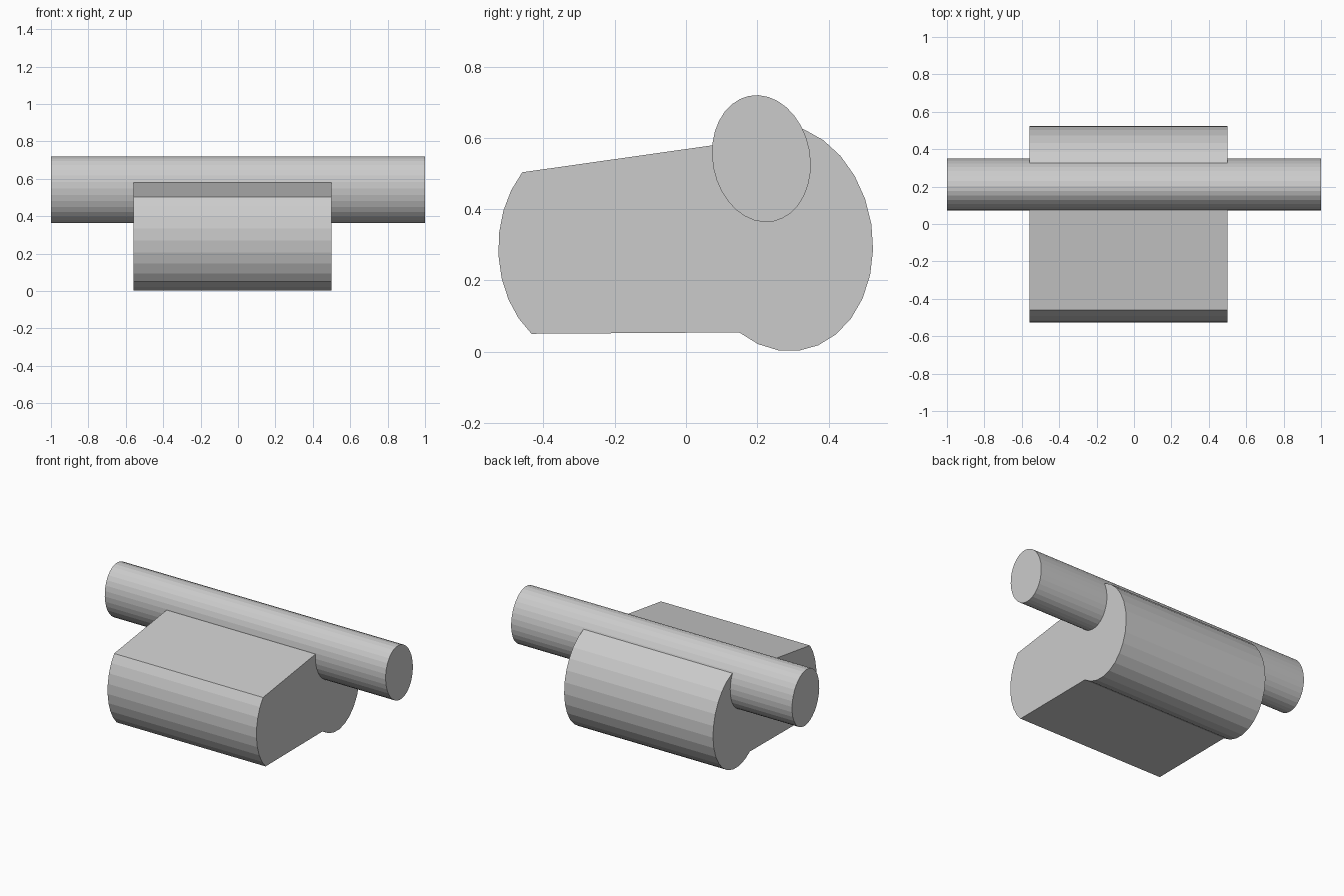
import bpy, bmesh
from math import sin, cos, radians

if "Cube" in bpy.data.objects:
    bpy.data.objects.remove(bpy.data.objects["Cube"])


def arc(cy, cz, ry, rz, a0, a1, n, shear=0.0):
    """Points (y, z) along a slightly leaning ellipse, from a0 to a1 degrees."""
    pts = []
    for i in range(n + 1):
        t = radians(a0 + (a1 - a0) * i / n)
        pts.append((cy + ry * cos(t) - shear * sin(t),
                    cz + rz * sin(t) - shear * cos(t)))
    return pts


def prism(name, profile, x0, x1):
    """Extrude a y-z profile along x into a closed, flat-shaded solid."""
    bm = bmesh.new()
    face = bm.faces.new([bm.verts.new((x0, y, z)) for y, z in profile])
    ext = bmesh.ops.extrude_face_region(bm, geom=[face], use_keep_orig=True)
    verts = [g for g in ext["geom"] if isinstance(g, bmesh.types.BMVert)]
    bmesh.ops.translate(bm, verts=verts, vec=(x1 - x0, 0, 0))
    bmesh.ops.recalc_face_normals(bm, faces=bm.faces)
    mesh = bpy.data.meshes.new(name)
    bm.to_mesh(mesh)
    bm.free()
    obj = bpy.data.objects.new(name, mesh)
    bpy.context.collection.objects.link(obj)
    return obj


# Body: rounded front nose, sloping top, flat underside, large rounded back
nose = arc(-0.297, 0.291, 0.23, 0.30, 135, 233.5, 8)
back = arc(0.272, 0.32, 0.253, 0.319, -121.5, 126, 19, shear=0.011)
prism("body", nose + back, -0.56, 0.50)

# Long cross rod sunk into the top of the body
rod = arc(0.2115, 0.5415, 0.1385, 0.178, 0, 360, 32, shear=0.0075)[:-1]
prism("cross_rod", rod, -1.0, 1.0)
